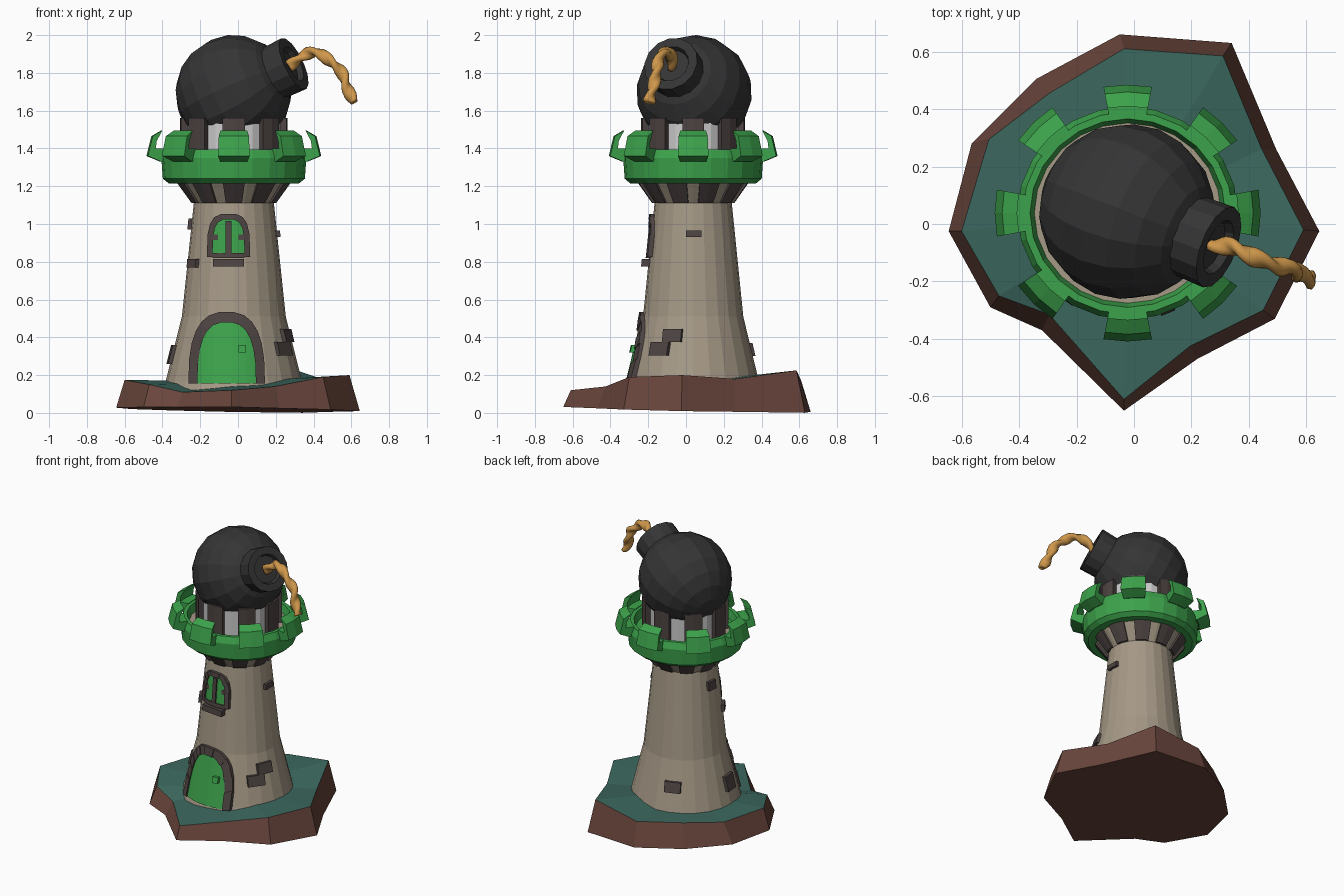
import bpy, bmesh
from math import sin, cos, pi, radians, sqrt
from mathutils import Vector

if "Cube" in bpy.data.objects:
    bpy.data.objects.remove(bpy.data.objects["Cube"])

CX, CY, SY = -0.022, 0.038, 0.965      # tower axis and slight y squash


def material(name, rgb):
    m = bpy.data.materials.new(name)
    m.diffuse_color = (*rgb, 1)
    m.use_nodes = True
    m.node_tree.nodes["Principled BSDF"].inputs["Base Color"].default_value = m.diffuse_color
    return m


STONE = material("stone", (.38, .32, .24))
DARK = material("dark_stone", (.075, .058, .055))
GREEN = material("green", (.045, .36, .07))
IRON = material("iron", (.035, .035, .035))
GRASS = material("grass", (.045, .14, .115))
EARTH = material("earth", (.14, .06, .045))
ROPE = material("rope", (.62, .31, .07))


def build(name, verts, faces, mat=None, smooth=False):
    me = bpy.data.meshes.new(name)
    me.from_pydata([tuple(v) for v in verts], [], faces)
    bm = bmesh.new()
    bm.from_mesh(me)
    bmesh.ops.recalc_face_normals(bm, faces=bm.faces)
    bm.to_mesh(me)
    bm.free()
    if mat:
        me.materials.append(mat)
    if smooth:
        me.polygons.foreach_set("use_smooth", [True] * len(me.polygons))
    ob = bpy.data.objects.new(name, me)
    bpy.context.collection.objects.link(ob)
    return ob


def polar(r, a, z):                      # angle 0 faces the front
    return (CX + r * sin(a), CY - SY * r * cos(a), z)


def lathe(name, prof, n, mat=None, closed=False):
    k = len(prof)
    verts = [polar(r, 2 * pi * i / n, z) for i in range(n) for r, z in prof]
    faces = [(i * k + j, (i + 1) % n * k + j, (i + 1) % n * k + (j + 1) % k, i * k + (j + 1) % k)
             for i in range(n) for j in range(k if closed else k - 1)]
    if not closed:
        faces += [tuple(i * k for i in range(n)), tuple(i * k + k - 1 for i in range(n))]
    return build(name, verts, faces, mat)


def sectors(name, prof, count, half, mat):   # profile swept over short arcs
    verts, faces, k = [], [], len(prof)
    for c in range(count):
        b = len(verts)
        for s in (-1, 0, 1):
            verts += [polar(r, 2 * pi * c / count + s * half, z) for r, z in prof]
        for s in (0, k):
            faces += [(b + s + j, b + s + k + j, b + s + k + (j + 1) % k, b + s + (j + 1) % k)
                      for j in range(k)]
        faces += [tuple(range(b, b + k)), tuple(range(b + 2 * k, b + 3 * k))]
    return build(name, verts, faces, mat)


TOWER = [(.385, .10), (.36, .17), (.275, .51), (.212, 1.11), (.29, 1.22), (.33, 1.24)]


def radius(z):
    for (r0, z0), (r1, z1) in zip(TOWER, TOWER[1:]):
        if z <= z1:
            return r0 + (r1 - r0) * (z - z0) / (z1 - z0)


def plates(name, polys, off, mat, phi=0):    # flat outlines wrapped on the tower wall
    verts, faces = [], []
    for poly in polys:
        b, k = len(verts), len(poly)
        for d in (off, -.03):
            for u, z in poly:
                y = -sqrt(max(radius(z) ** 2 - u * u, 0)) - d
                x, y = u * cos(phi) - y * sin(phi), u * sin(phi) + y * cos(phi)
                verts.append((CX + x, CY + SY * y, z))
        faces += [tuple(range(b, b + k)), tuple(range(b + k, b + 2 * k))]
        faces += [(b + j, b + (j + 1) % k, b + k + (j + 1) % k, b + k + j) for j in range(k)]
    return build(name, verts, faces, mat)


def rect(u, z, w, h):
    return [(u - w / 2, z - h / 2), (u + w / 2, z - h / 2), (u + w / 2, z + h / 2), (u - w / 2, z + h / 2)]


# rocky island with grass top
low = [(-.05, .66), (.34, .63), (.495, .26), (.645, -.025), (.49, -.33), (.22, -.47), (-.035, -.65),
       (-.32, -.37), (-.5, -.29), (-.645, -.025), (-.565, .28), (-.34, .505)]
top = [(-.035, .61, .17), (.31, .585, .225), (.445, .26, .18), (.59, -.02, .2), (.45, -.3, .19),
       (.195, -.425, .14), (-.035, -.61, .12), (-.295, -.315, .11), (-.47, -.25, .15),
       (-.6, -.025, .175), (-.505, .295, .17), (-.295, .455, .17)]
N = len(low)
verts = [(x, y, .018 - .014 * x - .02 * y) for x, y in low] + top + [(CX, CY, .165)]
faces = [tuple(range(N))]
faces += [(i, (i + 1) % N, N + (i + 1) % N, N + i) for i in range(N)]
faces += [(N + i, N + (i + 1) % N, 2 * N) for i in range(N)]
island = build("island", verts, faces, EARTH)
island.data.materials.append(GRASS)
for p in island.data.polygons:
    if 2 * N in p.vertices:
        p.material_index = 1

# tower, floor and brackets under the balcony
lathe("tower", TOWER + [(.33, 1.34)], 24, STONE)
sectors("brackets", [(.2, 1.11), (.225, 1.11), (.305, 1.22), (.2, 1.22)], 10, radians(11), DARK)

# green balcony with claw-like battlements
lathe("balcony_ring", [(.29, 1.215), (.345, 1.215), (.376, 1.24), (.384, 1.35), (.365, 1.395),
                       (.34, 1.395), (.325, 1.34), (.29, 1.34)], 24, GREEN, True)
sectors("battlements", [(.36, 1.34), (.39, 1.33), (.463, 1.36), (.437, 1.465), (.385, 1.495),
                        (.415, 1.44), (.42, 1.40), (.36, 1.40)], 8, radians(10.5), GREEN)

# drum and pillars carrying the ball
lathe("drum", [(.255, 1.33), (.255, 1.57)], 16)
sectors("pillars", [(.23, 1.33), (.285, 1.33), (.285, 1.56), (.23, 1.56)], 8, radians(12), DARK)


def arch(cx, z0, a, h, p, n):            # rounded arch outline, left to right
    return [(cx - (1 if i * 2 < n else -1) * a * abs(cos(pi * i / n)) ** p,
             z0 + h * max(sin(pi * i / n), 0) ** p) for i in range(n + 1)]


def archway(name, cx, z0, size, inner, p, n, panel_off, frame_off):
    o, q = arch(cx, z0, *size, p, n), arch(cx, z0, *inner, p, n)
    stones = [[o[i], o[i + 1], q[i + 1], q[i]] for i in range(n)]
    for s in (0, 1):                     # alternate stones stand a little prouder
        plates(f"{name}_frame_{s}", stones[s::2], frame_off - .006 * s, DARK)
    plates(f"{name}_panel", [[(q[i][0], z0), (q[i + 1][0], z0), q[i + 1], q[i]] for i in range(1, n - 1)]
           + [[(q[0][0], z0), (q[1][0], z0), q[1]], [(q[-2][0], z0), (q[-1][0], z0), q[-2]]],
           panel_off, GREEN)


# door and window
archway("door", -.038, .155, (.203, .38), (.155, .325), .75, 13, .008, .024)
plates("door_handle", [rect(.045, .34, .04, .04)], .03, GREEN)
archway("window", -.028, .825, (.115, .23), (.085, .2), .6, 9, .008, .024)
plates("window_bars", [rect(-.028, .92, .03, .19), rect(-.028, .93, .17, .03)], .018, DARK)
plates("window_bottom", [rect(-.07, .833, .085, .025), rect(.013, .833, .085, .025)], .02, DARK)
plates("window_sill", [rect(-.028, .795, .165, .04)], .045, DARK)

# loose bricks: angle, height, width, tallness
for i, (deg, z, w, h) in enumerate([(68, .41, .11, .07), (55, .34, .12, .07), (91, .948, .085, .036),
                                    (-60, .792, .09, .045), (-98, 1.0, .07, .06),
                                    (-85, .31, .1, .1), (-161, .335, .11, .07)]):
    plates(f"brick_{i}", [rect(0, z, w, h)], .02, DARK, radians(deg))

# iron ball with neck, both turned along the neck axis
ball_c = Vector((-.024, .043, 1.695))
axis = Vector((.85, -.33, .41)).normalized()
turn = axis.to_track_quat('Z', 'Y')
bm = bmesh.new()
bmesh.ops.create_uvsphere(bm, u_segments=16, v_segments=10, radius=.307)
me = bpy.data.meshes.new("ball")
bm.to_mesh(me)
bm.free()
me.materials.append(IRON)
ball = bpy.data.objects.new("ball", me)
bpy.context.collection.objects.link(ball)
prof = [(.145, .23), (.15, .375), (.1, .375), (.09, .345)]
S = 14
verts = [(r * cos(2 * pi * i / S), r * sin(2 * pi * i / S), z) for r, z in prof for i in range(S)]
faces = [(k * S + i, k * S + (i + 1) % S, (k + 1) * S + (i + 1) % S, (k + 1) * S + i)
         for k in range(3) for i in range(S)]
faces += [tuple(range(S)), tuple(range(3 * S, 4 * S))]
neck = build("neck", verts, faces, IRON)
for ob in (ball, neck):
    ob.rotation_mode = 'QUATERNION'
    ob.rotation_quaternion = turn
    ob.location = ball_c

# twisted rope fuse swept along a smooth path
path = [Vector(p) for p in [(.2, -.06, 1.80), (.27, -.075, 1.835), (.345, -.08, 1.89), (.415, -.115, 1.91),
                            (.49, -.145, 1.86), (.55, -.155, 1.80), (.578, -.175, 1.72),
                            (.615, -.195, 1.645), (.64, -.2, 1.60)]]
pts = []
for a, b, c, d in zip(path, path[1:], path[2:], path[3:]):
    for s in range(7):
        t = s / 7
        pts.append(.5 * (2 * b + (c - a) * t + (2 * a - 5 * b + 4 * c - d) * t * t
                         + (3 * b - a - 3 * c + d) * t ** 3))
pts.append(path[-2])
verts, K, M = [], 12, len(pts)
for i, p in enumerate(pts):
    tan = (pts[min(i + 1, M - 1)] - pts[max(i - 1, 0)]).normalized()
    u = tan.cross(Vector((.3, 1, 0))).normalized()
    v = tan.cross(u)
    for j in range(K):
        f = 2 * pi * j / K
        r = .027 + .008 * cos(2 * (f - i * .33))
        verts.append(p + r * (u * cos(f) + v * sin(f)))
faces = [(i * K + j, i * K + (j + 1) % K, (i + 1) * K + (j + 1) % K, (i + 1) * K + j)
         for i in range(M - 1) for j in range(K)]
faces += [tuple(range(K)), tuple(range((M - 1) * K, M * K))]
build("fuse", verts, faces, ROPE, True)
